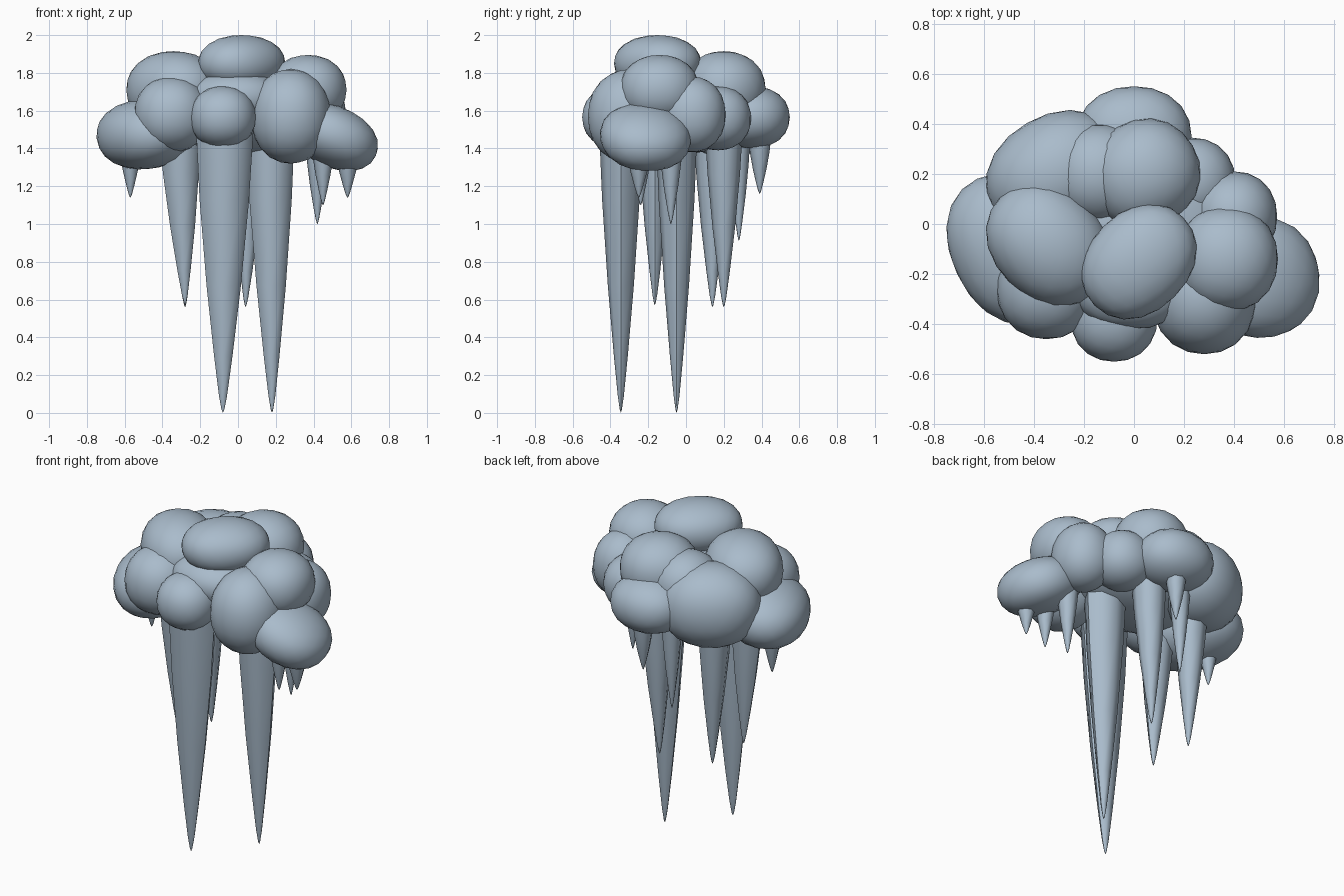
import bpy
import bmesh
import math
from mathutils import Matrix, Vector

cube = bpy.data.objects.get("Cube")
if cube:
    bpy.data.objects.remove(cube, do_unlink=True)

ice = bpy.data.materials.new("pale_ice_blue")
ice.use_nodes = True
colour = (0.40, 0.50, 0.60, 1)
ice.diffuse_color = colour
bsdf = next(n for n in ice.node_tree.nodes if n.type == "BSDF_PRINCIPLED")
bsdf.inputs["Base Color"].default_value = colour
bsdf.inputs["Roughness"].default_value = 0.7


def finish(bm, name, angle):
    mesh = bpy.data.meshes.new(name)
    bmesh.ops.recalc_face_normals(bm, faces=bm.faces)
    bm.to_mesh(mesh)
    bm.free()
    mesh.materials.append(ice)
    obj = bpy.data.objects.new(name, mesh)
    bpy.context.collection.objects.link(obj)
    bpy.ops.object.select_all(action="DESELECT")
    obj.select_set(True)
    bpy.context.view_layer.objects.active = obj
    bpy.ops.object.shade_smooth_by_angle(angle=math.radians(angle))


def puff(name, centre, radii, yaw=0, tilt=0):
    """Rounded, slightly boxy puff; yaw turns it about z, tilt about y."""
    power = 2.15
    bm = bmesh.new()
    bmesh.ops.create_icosphere(bm, subdivisions=3, radius=1)
    for v in bm.verts:
        v.co /= sum(abs(c) ** power for c in v.co) ** (1 / power)
    place = (Matrix.Translation(centre) @ Matrix.Rotation(math.radians(yaw), 4, "Z")
             @ Matrix.Rotation(math.radians(tilt), 4, "Y")
             @ Matrix.Diagonal((*radii, 1)))
    bmesh.ops.transform(bm, matrix=place, verts=bm.verts)
    finish(bm, name, 60)


# Icicle profile: share of length from the tip, share of full radius
PROFILE = [(0.012, 0.05), (0.06, 0.14), (0.2, 0.32), (0.45, 0.6), (0.75, 0.86), (1, 1)]
SIDES = 8


def icicle(name, x, y, tip, radius, depth=None, lean=0, top=1.5):
    """Tapered spike; lean shifts its root sideways."""
    depth = depth or radius
    bm = bmesh.new()
    point = bm.verts.new((x, y, tip))
    rings = []
    for along, wide in PROFILE:
        centre = Vector((x + lean * along, y, tip + (top - tip) * along))
        ring = []
        for i in range(SIDES):
            a = math.tau * i / SIDES
            offset = Vector((radius * math.cos(a), depth * math.sin(a), 0)) * wide
            ring.append(bm.verts.new(centre + offset))
        rings.append(ring)
    for i in range(SIDES):
        j = (i + 1) % SIDES
        bm.faces.new((point, rings[0][j], rings[0][i]))
        for low, high in zip(rings, rings[1:]):
            bm.faces.new((low[i], low[j], high[j], high[i]))
    bm.faces.new(rings[-1])
    finish(bm, name, 50)


# Cloud puffs
puff("cloud_core", (-0.02, -0.03, 1.57), (0.43, 0.33, 0.2))
puff("front_bridge", (-0.01, -0.22, 1.67), (0.25, 0.2, 0.14))
puff("back_right_bridge", (-0.14, 0.2, 1.66), (0.2, 0.2, 0.2))
puff("crown_puff", (0.02, -0.15, 1.85), (0.25, 0.2, 0.15), 45)
puff("upper_right_puff", (-0.34, -0.08, 1.71), (0.27, 0.22, 0.205), -45)
puff("upper_left_puff", (0.37, -0.14, 1.71), (0.205, 0.21, 0.185))
puff("upper_back_puff", (0.04, 0.2, 1.715), (0.225, 0.215, 0.2), 30)
puff("front_left_puff", (0.28, -0.29, 1.57), (0.21, 0.23, 0.25))
puff("front_centre_puff", (-0.08, -0.37, 1.565), (0.175, 0.18, 0.165))
puff("front_right_puff", (-0.35, -0.25, 1.58), (0.2, 0.21, 0.2))
puff("side_left_puff", (0.51, -0.215, 1.46), (0.24, 0.24, 0.16), 12, 25)
puff("side_right_puff", (-0.495, -0.1, 1.475), (0.235, 0.31, 0.185), 25, -6)
puff("back_right_puff", (-0.31, 0.2, 1.58), (0.29, 0.235, 0.245), 30)
puff("back_centre_puff", (0, 0.35, 1.565), (0.23, 0.2, 0.165))
puff("back_left_puff", (0.23, 0.17, 1.56), (0.175, 0.175, 0.17))
puff("middle_left_puff", (0.4, 0.03, 1.58), (0.172, 0.18, 0.2))

# Long icicles
icicle("front_long_icicle", -0.08, -0.345, 0, 0.152, 0.115, 0.01)
icicle("middle_long_icicle", 0.18, -0.05, 0, 0.13, 0.11, -0.01)

# Medium icicles
icicle("back_medium_icicle", 0.04, 0.2, 0.56, 0.1, 0.1, 0.02)
icicle("right_back_medium_icicle", -0.28, 0.14, 0.56, 0.1, 0.1, -0.02)
icicle("right_front_medium_icicle", -0.28, -0.165, 0.57, 0.11, 0.09, -0.03)

# Small icicles
for n, (x, y, tip, radius) in enumerate([
        (-0.1, 0.28, 0.91, 0.06), (0.02, 0.39, 1.16, 0.06),
        (-0.57, -0.03, 1.14, 0.065), (0.42, -0.08, 1.0, 0.065),
        (0.45, -0.24, 1.1, 0.065), (0.58, -0.25, 1.14, 0.075)], 1):
    icicle(f"small_icicle_{n}", x, y, tip, radius, top=1.45)
